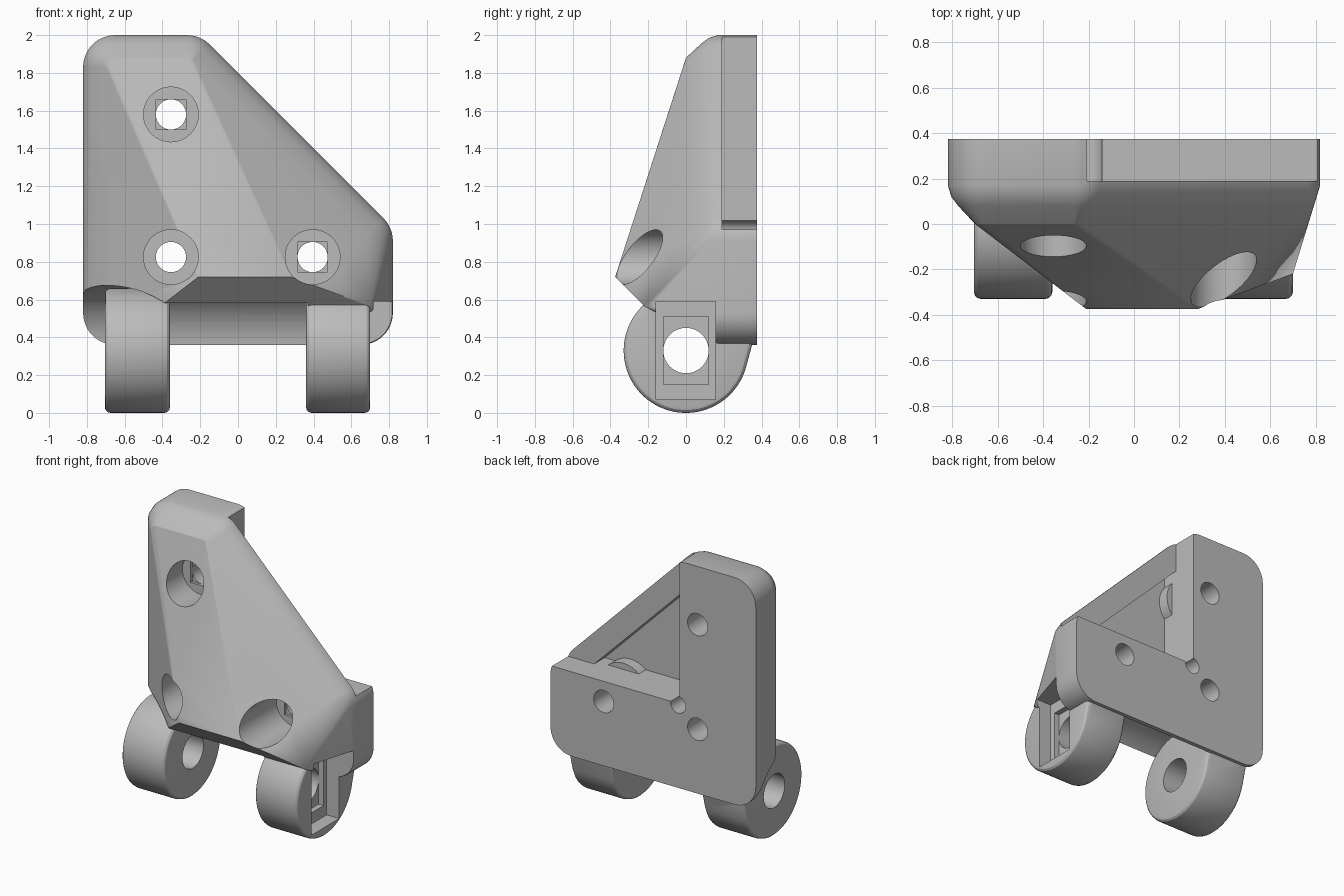
import bpy, bmesh, math
from mathutils import Vector, Matrix

cube = bpy.data.objects.get("Cube")
if cube:
    bpy.data.objects.remove(cube, do_unlink=True)

grey = bpy.data.materials.new("light grey plastic")
grey.use_nodes = True
COLOUR = (0.5, 0.5, 0.5, 1)
grey.diffuse_color = COLOUR
grey.node_tree.nodes["Principled BSDF"].inputs["Base Color"].default_value = COLOUR


def finish(bm, name):
    bmesh.ops.recalc_face_normals(bm, faces=bm.faces)
    mesh = bpy.data.meshes.new(name)
    bm.to_mesh(mesh)
    bm.free()
    mesh.materials.append(grey)
    obj = bpy.data.objects.new(name, mesh)
    bpy.context.collection.objects.link(obj)
    return obj


def hull(points, name):
    bm = bmesh.new()
    for p in points:
        bm.verts.new(p)
    res = bmesh.ops.convex_hull(bm, input=bm.verts)
    junk = [g for g in res["geom_interior"] if isinstance(g, bmesh.types.BMVert)]
    bmesh.ops.delete(bm, geom=junk, context="VERTS")
    bmesh.ops.dissolve_limit(bm, angle_limit=0.01, verts=bm.verts, edges=bm.edges)
    return finish(bm, name)


def box(lo, hi, name):
    return hull([(x, y, z) for x in (lo[0], hi[0]) for y in (lo[1], hi[1])
                 for z in (lo[2], hi[2])], name)


def cylinder(start, end, r, name, r2=None, n=48):
    a, b = Vector(start), Vector(end)
    bm = bmesh.new()
    spin = (b - a).to_track_quat("Z", "Y").to_matrix().to_4x4()
    bmesh.ops.create_cone(bm, cap_ends=True, segments=n, radius1=r,
                          radius2=r if r2 is None else r2, depth=(b - a).length,
                          matrix=Matrix.Translation((a + b) / 2) @ spin)
    return finish(bm, name)


def activate(obj):
    bpy.ops.object.select_all(action="DESELECT")
    obj.select_set(True)
    bpy.context.view_layer.objects.active = obj


def combine(target, tool, operation):
    activate(target)
    mod = target.modifiers.new("combine", "BOOLEAN")
    mod.operation, mod.solver, mod.object = operation, "EXACT", tool
    bpy.ops.object.modifier_apply(modifier=mod.name)
    bpy.data.objects.remove(tool, do_unlink=True)


def cut(tool):
    combine(bracket, tool, "DIFFERENCE")


def join(tool):
    combine(bracket, tool, "UNION")


# Faceted shell: rounded five-sided outline, shrinking toward the front ridge
R = 0.17
centres = [(-0.65, 0.53), (-0.65, 1.83), (-0.27, 1.83), (0.65, 0.91), (0.65, 0.53)]
layers = [(0.375, 0), (0.17, 0), (0.12, 0.015), (0.08, 0.045), (0, 0.12)]
shell = [(cx + (R - inset) * math.cos(t), y, cz + (R - inset) * math.sin(t))
         for y, inset in layers for cx, cz in centres
         for t in [math.tau * k / 48 for k in range(48)]]
shell += [(-0.21, -0.375, 0.72), (0.28, -0.375, 0.72),
          (-0.41, -0.22, 0.565), (0.7, -0.22, 0.565), (0.7, 0, 0.93)]
bracket = hull(shell, "hinge_bracket")

# Swing clearance around the pivot, then the L-shaped back and its pocket
PIVOT = 0.33
cut(cylinder((-1, 0, PIVOT), (0.37, 0, PIVOT), 0.345, "clearance", n=96))
cut(box((-0.21, 0.19, 0.97), (1, 1, 3), "back_step"))
cut(hull([(x, y, z) for y in (0.07, 0.3)
          for x, z in ((-0.21, 0.97), (-0.21, 1.78), (0.6, 0.97))], "pocket"))
cut(cylinder((-0.2, 0.19, 0.96), (-0.2, 1, 0.96), 0.06, "corner_relief"))

# Screw seats standing out into the pocket
screws = [(-0.355, 1.58), (0.395, 0.825), (-0.355, 0.825)]
for x, z in screws[:2]:
    join(cylinder((x, 0.02, z), (x, 0.15, z), 0.19, "screw_boss"))

# Hinge lugs
for x0, x1 in ((-0.705, -0.36), (0.36, 0.7)):
    profile = [(PIVOT * math.cos(t), PIVOT + PIVOT * math.sin(t))
               for t in [math.tau * k / 96 for k in range(96)]]
    profile += [(0.35, 0.36), (0.34, 0.5)]
    lug = hull([(x, y, z) for x in (x0, x1) for y, z in profile], "hinge_lug")
    activate(lug)
    bev = lug.modifiers.new("soft_rim", "BEVEL")
    bev.width, bev.segments, bev.limit_method = 0.03, 3, "ANGLE"
    bev.angle_limit = math.radians(60)
    bpy.ops.object.modifier_apply(modifier=bev.name)
    join(lug)

# Screw holes with wide head recesses and softened mouths
for i, (x, z) in enumerate(screws):
    cut(cylinder((x, -1, z), (x, 0.08, z), 0.145, "head_recess"))
    cut(cylinder((x, 0, z), (x, 1, z), 0.08, "screw_hole"))
    if i < 2:
        cut(box((x - 0.08, 0, z - 0.08), (x + 0.08, 0.1, z + 0.08), "square_step"))

# Pivot bore and the nut recess on the outer side
cut(cylinder((-1, 0, PIVOT), (1, 0, PIVOT), 0.12, "pivot_bore"))
cut(box((0.6, -0.16, 0.07), (1, 0.155, 0.59), "nut_recess"))
cut(box((0.56, -0.12, 0.15), (0.65, 0.12, 0.51), "nut_step"))

activate(bracket)
bpy.ops.object.shade_smooth_by_angle(angle=math.radians(25))
